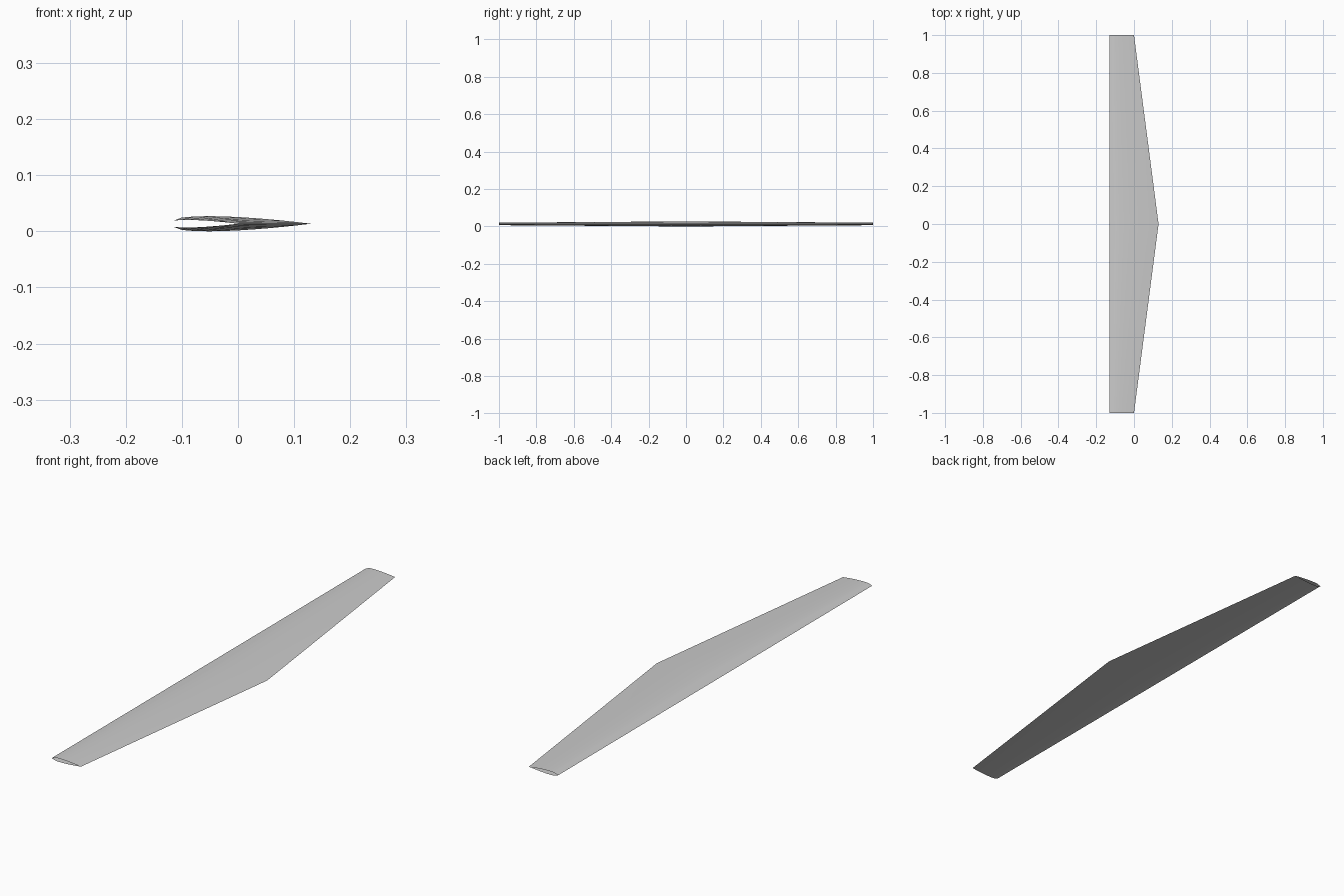
import bpy
import bmesh

cube = bpy.data.objects.get("Cube")
if cube:
    bpy.data.objects.remove(cube, do_unlink=True)

NOSE_X, MID_Z = -0.13, 0.0135
ROOT_CHORD, TIP_CHORD = 0.26, 0.13
HALF_THICKNESS = 0.052  # share of the chord
STATIONS = [0.115, 0.2, 0.3, 0.4, 0.5, 0.6, 0.7, 0.8, 0.9]


def half_height(s):
    """Symmetric airfoil height at chord share s."""
    curve = 2.969 * s ** 0.5 - 1.26 * s - 3.516 * s ** 2 + 2.843 * s ** 3 - 1.036 * s ** 4
    return HALF_THICKNESS * curve


# Closed outline: nose, upper side, trailing edge, lower side
outline = [(0, 0)] + [(s, half_height(s)) for s in STATIONS]
outline += [(1, 0)] + [(s, -half_height(s)) for s in reversed(STATIONS)]


def add_section(bm, y, chord):
    return [bm.verts.new((NOSE_X + s * chord, y, MID_Z + h * chord)) for s, h in outline]


# Wing skin: straight leading edge, tapering to open tips
bm = bmesh.new()
sections = [add_section(bm, y, c)
            for y, c in ((-1, TIP_CHORD), (0, ROOT_CHORD), (1, TIP_CHORD))]
for near, far in zip(sections, sections[1:]):
    for i in range(len(outline)):
        j = (i + 1) % len(outline)
        bm.faces.new((near[i], near[j], far[j], far[i]))
bmesh.ops.recalc_face_normals(bm, faces=bm.faces)
# Open shell: make sure the upper skin faces up
bm.normal_update()
top = max(bm.faces, key=lambda f: f.calc_center_median().z)
if top.normal.z < 0:
    bmesh.ops.reverse_faces(bm, faces=bm.faces)
mesh = bpy.data.meshes.new("wing")
bm.to_mesh(mesh)
bm.free()

wing = bpy.data.objects.new("wing", mesh)
bpy.context.collection.objects.link(wing)

# Plain grey finish
grey = bpy.data.materials.new("light grey")
grey.use_nodes = True
colour = (0.6, 0.6, 0.6, 1)
grey.diffuse_color = colour
grey.node_tree.nodes["Principled BSDF"].inputs["Base Color"].default_value = colour
mesh.materials.append(grey)

bpy.context.view_layer.objects.active = wing
wing.select_set(True)
bpy.ops.object.shade_smooth_by_angle()
